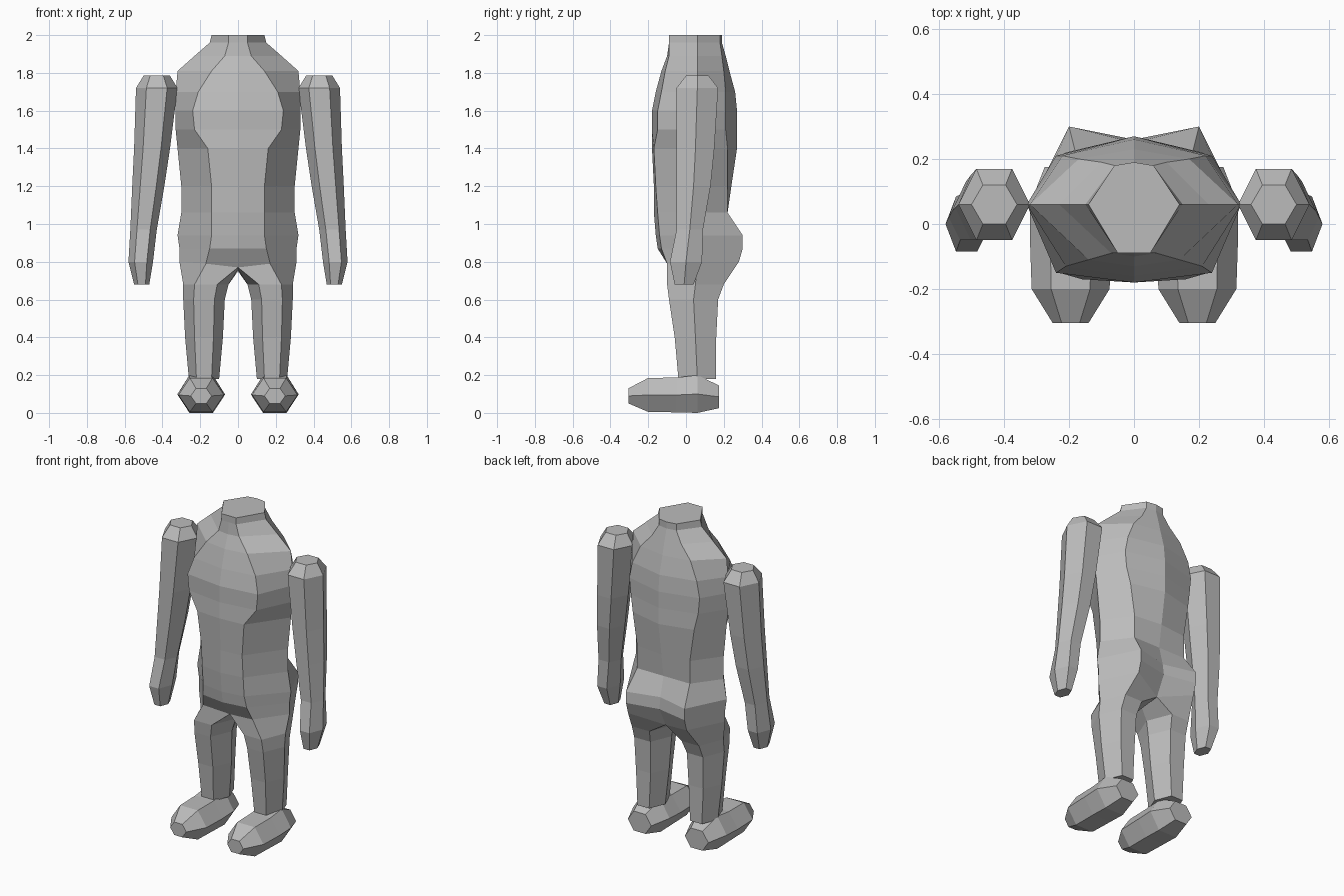
import bpy
import bmesh
from mathutils import Vector

cube = bpy.data.objects.get("Cube")
if cube:
    bpy.data.objects.remove(cube, do_unlink=True)

grey = bpy.data.materials.new("plain grey")
grey.use_nodes = True
grey.diffuse_color = (0.5, 0.5, 0.5, 1)
grey.node_tree.nodes["Principled BSDF"].inputs["Base Color"].default_value = grey.diffuse_color

# Six-sided outline: pointed at the sides, flat front and back
HEX = [(-0.5, -1), (0.5, -1), (1, 0), (0.5, 1), (-0.5, 1), (-1, 0)]


def hexagon(cx, cy, rx, ry):
    return [(cx + rx * u, cy + ry * v) for u, v in HEX]


def skin(bm, rings, closed):
    """Join neighbouring rings of vertices with quads."""
    for upper, lower in zip(rings, rings[1:]):
        count = len(upper)
        for i in range(count if closed else count - 1):
            j = (i + 1) % count
            bm.faces.new((upper[i], lower[i], lower[j], upper[j]))


def finish(bm, name, mirrored=False):
    bmesh.ops.recalc_face_normals(bm, faces=bm.faces)
    mesh = bpy.data.meshes.new(name)
    bm.to_mesh(mesh)
    bm.free()
    mesh.materials.append(grey)
    obj = bpy.data.objects.new(name, mesh)
    bpy.context.collection.objects.link(obj)
    if mirrored:
        mirror = obj.modifiers.new("Mirror", 'MIRROR')
        mirror.use_clip = True
    return obj


def limb(name, rings, side):
    """Closed loft through rings of 3D points, flipped to either side."""
    bm = bmesh.new()
    loops = [[bm.verts.new((side * x, y, z)) for x, y, z in ring] for ring in rings]
    skin(bm, loops, True)
    bm.faces.new(loops[0])
    bm.faces.new(loops[-1])
    return finish(bm, name)


# Torso half: z, front y, front corner x y, side x, back corner x y, back y
TORSO = [
    (2, -.09, .05, -.09, .14, .06, .18, .19),
    (1.96, -.09, .05, -.09, .15, .06, .18, .19),
    (1.89, -.1, .07, -.09, .23, .1, .19, .21),
    (1.81, -.13, .14, -.11, .32, .17, .2, .23),
    (1.7, -.16, .21, -.13, .33, .22, .21, .26),
    (1.6, -.18, .24, -.15, .33, .24, .21, .27),
    (1.5, -.18, .23, -.15, .33, .23, .21, .27),
    (1.4, -.18, .16, -.17, .32, .21, .22, .27),
    (1.2, -.17, .14, -.16, .3, .18, .22, .24),
    (1.06, -.17, .14, -.15, .3, .18, .22, .22),
    (.94, -.16, .14, -.14, .32, .2, .3, .25),
    (.87, -.15, .15, -.13, .31, .2, .3, .26),
]
# Leg sections: z, centre x y, half width, half depth
LEGS = [(.68, .17, .05, .12, .15), (.6, .18, .04, .11, .13),
        (.4, .18, .05, .1, .11), (.18, .18, .06, .08, .1)]

bm = bmesh.new()
rings = []
for z, fy, fx, fcy, sx, bx, bcy, by in TORSO:
    half = [(0, fy), (fx, fcy), (sx, .06), (bx, bcy), (0, by)]
    rings.append([bm.verts.new((x, y, z)) for x, y in half])

# Hip line, where the body divides into legs
hip = [bm.verts.new(p) for p in [
    (0, -.08, .77), (.17, -.1, .79), (.31, .06, .8), (.2, .28, .8), (0, .2, .75)]]
skin(bm, rings + [hip], False)
bm.faces.new(rings[0])

crotch = bm.verts.new((0, .06, .76))
leg_rings = [hip + [crotch]]
for z, cx, cy, rx, ry in LEGS:
    leg_rings.append([bm.verts.new((x, y, z)) for x, y in hexagon(cx, cy, rx, ry)])
skin(bm, leg_rings, True)
bm.faces.new(leg_rings[-1])
finish(bm, "body_and_legs", mirrored=True)

# Arm sections from shoulder to hand: z, centre x y, half width, half depth
ARM = [(1.785, .43, .06, .07, .06), (1.72, .43, .06, .11, .11),
       (1.4, .455, .05, .095, .1), (1.2, .475, .04, .085, .09),
       (.97, .5, .02, .07, .07), (.8, .515, 0, .065, .085), (.68, .51, -.01, .04, .05)]

# Foot sections from toe to heel: y, centre z, half width, half height
FOOT = [(-.305, .09, .055, .04), (-.2, .095, .12, .09), (-.05, .095, .125, .092),
        (.06, .1, .125, .1), (.175, .085, .08, .06)]

arm_rings = [[(x, y, z) for x, y in hexagon(cx, cy, rx, ry)] for z, cx, cy, rx, ry in ARM]
foot_rings = [[(x, y, z) for x, z in hexagon(.195, cz, rx, rz)] for y, cz, rx, rz in FOOT]
for label, side in (("left", 1), ("right", -1)):
    limb(label + "_arm", arm_rings, side)
    limb(label + "_foot", foot_rings, side)
